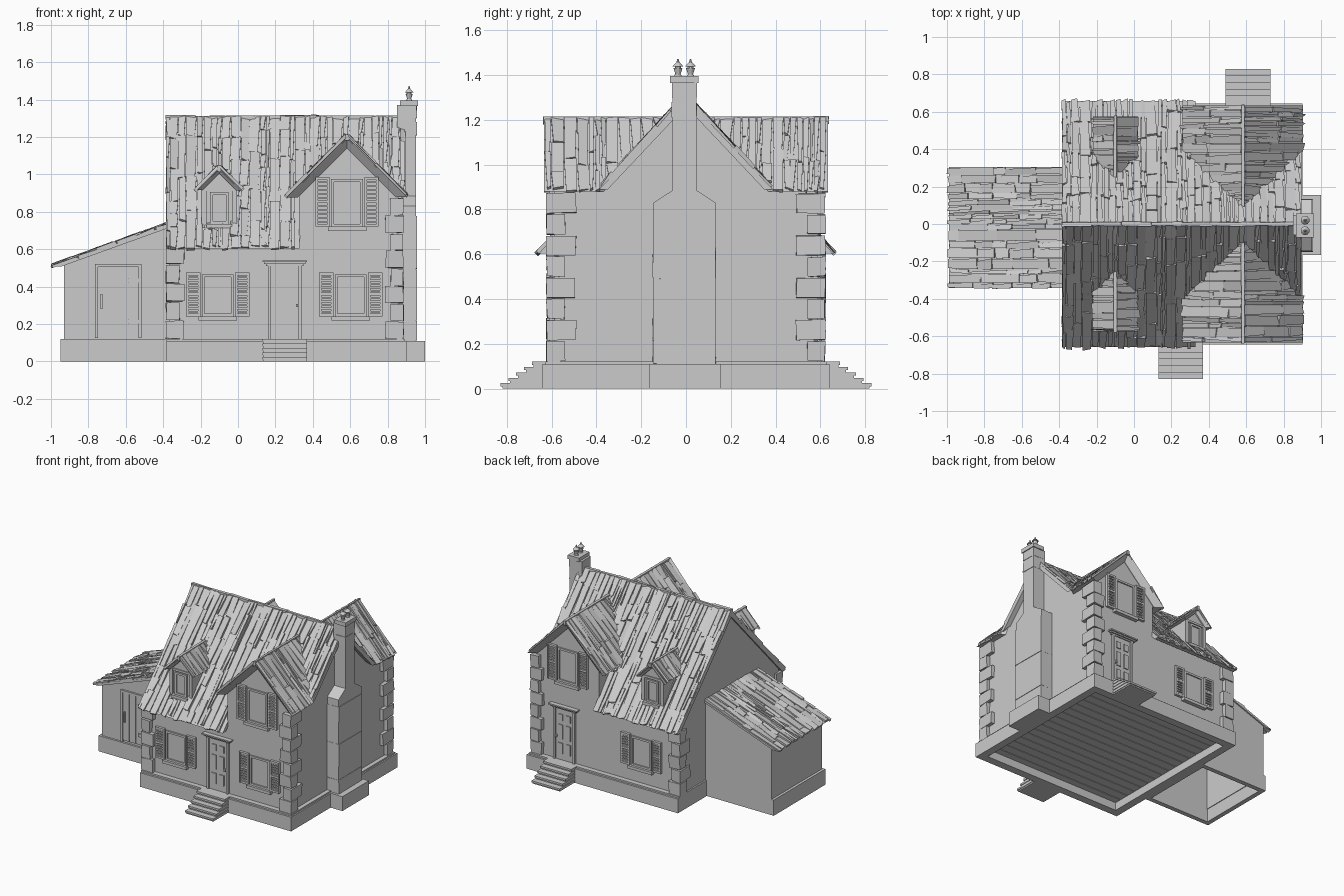
import bpy, bmesh, random
from mathutils import Vector, Matrix

random.seed(7)
if "Cube" in bpy.data.objects:
    bpy.data.objects.remove(bpy.data.objects["Cube"], do_unlink=True)

stone = bpy.data.materials.new("plain_grey")
stone.use_nodes = True
stone.diffuse_color = (0.6, 0.6, 0.6, 1)
stone.node_tree.nodes["Principled BSDF"].inputs["Base Color"].default_value = (0.6, 0.6, 0.6, 1)

LEFT, RIGHT, WALL, LEDGE, PLINTH = -0.37, 0.858, 0.59, 0.643, 0.12
GX, GZ = 0.583, 1.2            # cross gable ridge
DX, DZ = -0.1, 1.035           # dormer ridge
RIDGE, PITCH, EAVE = 1.30, 1.06, 0.657
rnd = random.uniform


def finish(name, bm):
    bmesh.ops.recalc_face_normals(bm, faces=bm.faces)
    me = bpy.data.meshes.new(name)
    bm.to_mesh(me)
    bm.free()
    me.materials.append(stone)
    ob = bpy.data.objects.new(name, me)
    bpy.context.collection.objects.link(ob)


def box(bm, x, y, z, jitter=0):
    size = [b - a for a, b in (x, y, z)]
    mid = [(a + b) / 2 for a, b in (x, y, z)]
    made = bmesh.ops.create_cube(bm, size=1, matrix=Matrix.Translation(mid) @ Matrix.Diagonal((*size, 1)))
    if jitter:
        for v in made["verts"]:
            v.co += Vector([rnd(-jitter, jitter) for _ in range(3)])


def loft(bm, one, two):
    a, b = [bm.verts.new(p) for p in one], [bm.verts.new(p) for p in two]
    bm.faces.new(a)
    bm.faces.new(b[::-1])
    for i in range(len(a)):
        j = (i + 1) % len(a)
        bm.faces.new((a[i], b[i], b[j], a[j]))


def prism(bm, pts, offset):
    loft(bm, pts, [Vector(p) + Vector(offset) for p in pts])


def ring(bm, x, y, z, t):
    box(bm, x, (y[0], y[0] + t), z)
    box(bm, x, (y[1] - t, y[1]), z)
    inner = (y[0] + t, y[1] - t)
    box(bm, (x[0], x[0] + t), inner, z)
    box(bm, (x[1] - t, x[1]), inner, z)


def roof(name, origin, along, down, outline, limit, thick=0.022, lean=0):
    """Slab with level-cut eaves, covered with ragged shingles that run down it."""
    o, u_dir, d_dir = Vector(origin), Vector(along), Vector(down)
    flat = Vector((d_dir.x, d_dir.y, 0))
    n = u_dir.cross(d_dir).normalized()
    n *= 1 if n.z > 0 else -1

    def at(u, d, h=0):
        return o + u_dir * u + d_dir * d + n * h

    def under(u, d):
        run = thick * d_dir.length / -d_dir.z
        drop = flat * run if d else Vector((0, 0, -run * d_dir.z))
        return at(u, d) - drop - u_dir * lean
    bm = bmesh.new()
    loft(bm, [at(*p) for p in outline], [under(*p) for p in outline])
    u, end = min(p[0] for p in outline), max(p[0] for p in outline)
    while u < end - 0.008:
        w = min(rnd(0.02, 0.06), end - u)
        far = limit(u + w / 2)
        d = 0
        while d < far - 0.01:
            stop = d + rnd(0.06, 0.22)
            if stop > far - 0.05:
                stop = far + rnd(-0.008, 0.006)
            skew, taper = rnd(-0.006, 0.006), rnd(0, 0.012)
            quad = [(u, d, rnd(0.004, 0.02)), (u + w - 0.003, d, rnd(0.004, 0.02)),
                    (u + w - 0.003 + skew - taper, stop, rnd(0.002, 0.018)),
                    (u + skew, stop + rnd(-0.01, 0.004), rnd(0.002, 0.018))]
            loft(bm, [at(a, b, -0.006) for a, b, h in quad], [at(*q) for q in quad])
            d = stop
        u += w
    finish(name, bm)


def window(name, x, s, y, z0, z1, hw, shutters=True):
    bm = bmesh.new()
    out = (y * s, (y + 0.012) * s)
    t = 0.015
    for k in (-1, 1):
        box(bm, (x + k * hw, x + k * (hw - t)), out, (z0, z1))
    for z in (z0, z1 - t):
        box(bm, (x - hw, x + hw), out, (z, z + t))
    box(bm, (x - hw, x + hw), (y * s, (y + 0.003) * s), (z0, z1))
    box(bm, (x - hw - 0.018, x + hw + 0.018), (y * s, (y + 0.03) * s), (z0 - 0.022, z0))
    finish(name, bm)
    if not shutters:
        return
    bm = bmesh.new()
    for k in (-1, 1):
        a, b = x + k * (hw + 0.008), x + k * (hw + 0.084)
        box(bm, (a, b), (y * s, (y + 0.006) * s), (z0, z1 + 0.01))
        for p in (a, b - k * 0.012):
            box(bm, (p, p + k * 0.012), (y * s, (y + 0.02) * s), (z0, z1 + 0.01))
        for z in (z0, (z0 + z1) / 2, z1 - 0.005):
            box(bm, (a, b), (y * s, (y + 0.019) * s), (z, z + 0.015))
        for i in range(1, 12):
            z = z0 + (z1 - z0) * i / 12
            box(bm, (a + k * 0.012, b - k * 0.012), (y * s, (y + 0.015) * s), (z, z + 0.01))
    finish(name + "_shutters", bm)


def door(name, x, s):
    bm = bmesh.new()
    y, hw, z0, z1 = WALL, 0.09, PLINTH, 0.51
    for k in (-1, 1):
        box(bm, (x + k * hw, x + k * (hw - 0.016)), (y * s, (y + 0.018) * s), (z0, z1))
        for a, b in ((0.17, 0.25), (0.28, 0.39), (0.42, 0.47)):
            box(bm, (x + k * 0.015, x + k * 0.052), (y * s, (y + 0.014) * s), (a, b))
    box(bm, (x - hw, x + hw), (y * s, (y + 0.007) * s), (z0, z1))
    box(bm, (x + 0.06, x + 0.072), (y * s, (y + 0.03) * s), (0.29, 0.307))
    for i in range(3):
        e = 0.1 + i * 0.01
        box(bm, (x - e, x + e), (y * s, (y + 0.015 + i * 0.01) * s), (z1 + i * 0.01, z1 + 0.01 + i * 0.01))
    finish(name, bm)


# Foundation with a stepped top edge, floor boards and walls
bm = bmesh.new()
ring(bm, (LEFT - 0.012, 0.9), (-LEDGE, LEDGE), (0, PLINTH - 0.012), 0.06)
ring(bm, (LEFT - 0.012, 0.89), (0.015 - LEDGE, LEDGE - 0.015), (PLINTH - 0.02, PLINTH), 0.045)
box(bm, (0.88, 1.0), (-0.165, 0.155), (0, PLINTH - 0.01))
finish("foundation", bm)

bm = bmesh.new()
for i in range(16):
    y = -0.6 + i * 0.075
    box(bm, (LEFT, RIGHT), (y, y + 0.07), (0.06, 0.11))
finish("floor_boards", bm)

bm = bmesh.new()
top = RIDGE - 0.015
prism(bm, [(LEFT, -WALL, 0.1), (LEFT, WALL, 0.1), (LEFT, WALL, top - WALL * PITCH), (LEFT, 0, top),
           (LEFT, -WALL, top - WALL * PITCH)], (RIGHT - LEFT, 0, 0))
prism(bm, [(x, -WALL, z) for x, z in ((0.325, 0.1), (RIGHT, 0.1), (RIGHT, GZ - 0.02 - RIGHT + GX),
           (GX, GZ - 0.02), (0.325, GZ - 0.02 - GX + 0.325))], (0, 2 * WALL, 0))
finish("house_walls", bm)

# Corner stones
bm = bmesh.new()
OUT = 0.622
for cx, k, height in ((LEFT - 0.013, 1, 0.615), (RIGHT + 0.027, -1, 0.875)):
    for s in (-1, 1):
        count = round((height - PLINTH) / 0.092)
        step = (height - PLINTH) / count
        for i in range(count):
            lx, ly = (0.07, 0.13) if i % 2 else (0.095, 0.08)
            z = PLINTH + i * step
            box(bm, (cx, cx + k * lx), (s * OUT, s * (OUT - ly)), (z + 0.003, z + step - 0.003), 0.004)
finish("corner_stones", bm)


# Main roof, cross gable roofs and dormer roofs
def main_limit(x):
    return EAVE if x < 0.33 else (RIDGE - GZ + abs(x - GX)) / PITCH


valley = [(x, main_limit(x)) for x in (0.895, GX, 0.331)]
main_outline = [(-0.385, 0), (0.895, 0), *valley, (0.33, EAVE), (-0.385, EAVE)]
for s, side in ((-1, "front"), (1, "back")):
    roof(side + "_main_roof", (0, 0, RIDGE), (1, 0, 0), (0, s, -PITCH), main_outline, main_limit, 0.028)
    for kind, rx, rz, tip, wide_right, wide_left, thick, lean in (
            ("gable", GX, GZ, 0.634, 0.325, 0.32, 0.042, 0.04),
            ("dormer", DX, DZ, 0.575, 0.118, 0.122, 0.022, 0.025)):
        start = (RIDGE - rz) / PITCH
        for t, half, wide in ((-1, "right", wide_right), (1, "left", wide_left)):
            roof(f"{side}_{kind}_roof_{half}", (rx, 0, rz), (0, s, 0), (t, 0, -1),
                 [(start, 0), (tip, 0), (tip, wide), (start + wide / PITCH, wide)],
                 lambda u: min(wide, (u - start) * PITCH), thick, lean)
        bm = bmesh.new()
        box(bm, (rx - 0.009, rx + 0.009), (s * start, s * (tip + 0.004)), (rz - 0.02, rz + 0.014), 0.002)
        finish(f"{side}_{kind}_ridge", bm)

bm = bmesh.new()
for i in range(8):
    x = -0.385 + i * 0.16
    box(bm, (x, x + 0.16), (-0.011, 0.011), (RIDGE - 0.03, RIDGE + 0.015), 0.004)
finish("main_ridge", bm)

# Dormers, windows, doors and steps
for s, side, door_x, low_windows in ((-1, "front", 0.25, (-0.108, 0.603)), (1, "back", 0.61, (-0.04,))):
    bm = bmesh.new()
    prism(bm, [(DX + a, s * 0.54, z) for a, z in ((-0.09, 0.7), (0.09, 0.7), (0.09, 0.93),
               (0, DZ - 0.015), (-0.09, 0.93))], (0, -s * 0.27, 0))
    for k in (-1, 1):
        box(bm, (DX + k * 0.094, DX + k * 0.068), (s * 0.5, s * 0.55), (0.7, 0.925))
    box(bm, (DX - 0.094, DX + 0.094), (s * 0.5, s * 0.548), (0.912, 0.928))
    finish(side + "_dormer", bm)
    window(side + "_dormer_window", DX, s, 0.54, 0.735, 0.905, 0.05, False)
    for i, x in enumerate(low_windows):
        window(f"{side}_window_{i}", x, s, WALL, 0.24, 0.465, 0.085)
    window(side + "_gable_window", GX, s, WALL, 0.72, 0.975, 0.085)
    door(side + "_door", door_x, s)
    bm = bmesh.new()
    for i in range(5):
        edge = LEDGE + 0.185 - i * 0.035
        z = i * 0.024
        box(bm, (door_x - 0.115, door_x + 0.115), (s * 0.6, s * (edge - 0.008)), (z, z + 0.012))
        box(bm, (door_x - 0.12, door_x + 0.12), (s * 0.6, s * edge), (z + 0.01, z + 0.024))
    finish(side + "_steps", bm)

# Chimney with two pots
bm = bmesh.new()
half = [(-0.145, 0.1), (-0.145, 0.83), (-0.06, 0.885), (-0.06, 1.37)]
prism(bm, [(0.85, y, z) for y, z in half + [(-0.013 - y, z) for y, z in half[::-1]]], (0.103, 0, 0))
for a, b in ((0.11, 0.215), (0.22, 0.49), (0.495, 0.775)):
    box(bm, (0.85, 0.957), (-0.148, 0.133), (a, b), 0.002)
for z in (1.21, 1.3):
    box(bm, (0.868, 0.956), (-0.063, 0.049), (z, z + 0.07), 0.002)
box(bm, (0.867, 0.963), (-0.072, 0.056), (1.365, 1.395))
finish("chimney", bm)

bm = bmesh.new()
for y in (-0.036, 0.02):
    for r0, r1, z, h in ((0.017, 0.014, 1.392, 0.01), (0.011, 0.02, 1.402, 0.028),
                         (0.014, 0.014, 1.43, 0.01), (0.024, 0.008, 1.438, 0.018), (0.007, 0.003, 1.455, 0.016)):
        bmesh.ops.create_cone(bm, cap_ends=True, segments=10, radius1=r0, radius2=r1, depth=h,
                              matrix=Matrix.Translation((0.915, y, z + h / 2)))
finish("chimney_pots", bm)

# Lean-to shed, whose back wall reaches the ground
SX, SY0, SY1, SLOPE = -0.93, -0.315, 0.295, 0.36
bm = bmesh.new()
ring(bm, (SX - 0.02, LEFT), (SY0 - 0.015, SY1), (0, PLINTH), 0.035)
low, high = 0.72 + (SX - LEFT) * SLOPE, 0.72
for y in (SY0, SY1 - 0.02):
    prism(bm, [(SX, y, 0.1), (LEFT, y, 0.1), (LEFT, y, high), (SX, y, low)], (0, 0.02, 0))
box(bm, (SX, SX + 0.02), (SY0, SY1), (0.1, low))
finish("shed_walls", bm)
roof("shed_roof", (LEFT, 0, 0.73), (0, 1, 0), (-1, 0, -SLOPE),
     [(-0.343, 0), (0.305, 0), (0.305, 0.62), (-0.343, 0.62)], lambda u: 0.62, 0.015)

# Shed door
bm = bmesh.new()
x0, x1, z0, z1 = -0.765, -0.515, 0.125, 0.52
for x in (x0, x1 - 0.016):
    box(bm, (x, x + 0.016), (SY0 - 0.014, SY0), (z0, z1))
box(bm, (x0, x1), (SY0 - 0.014, SY0), (z1 - 0.016, z1))
for i in range(4):
    x = x0 + 0.018 + i * 0.054
    box(bm, (x, x + 0.051), (SY0 - 0.008, SY0), (z0 + 0.012, z1 - 0.018))
for z in (0.2, 0.42):
    box(bm, (x1 - 0.1, x1 - 0.01), (SY0 - 0.016, SY0), (z, z + 0.025))
box(bm, (x0 + 0.03, x0 + 0.04), (SY0 - 0.022, SY0), (0.28, 0.36))
finish("shed_door", bm)
